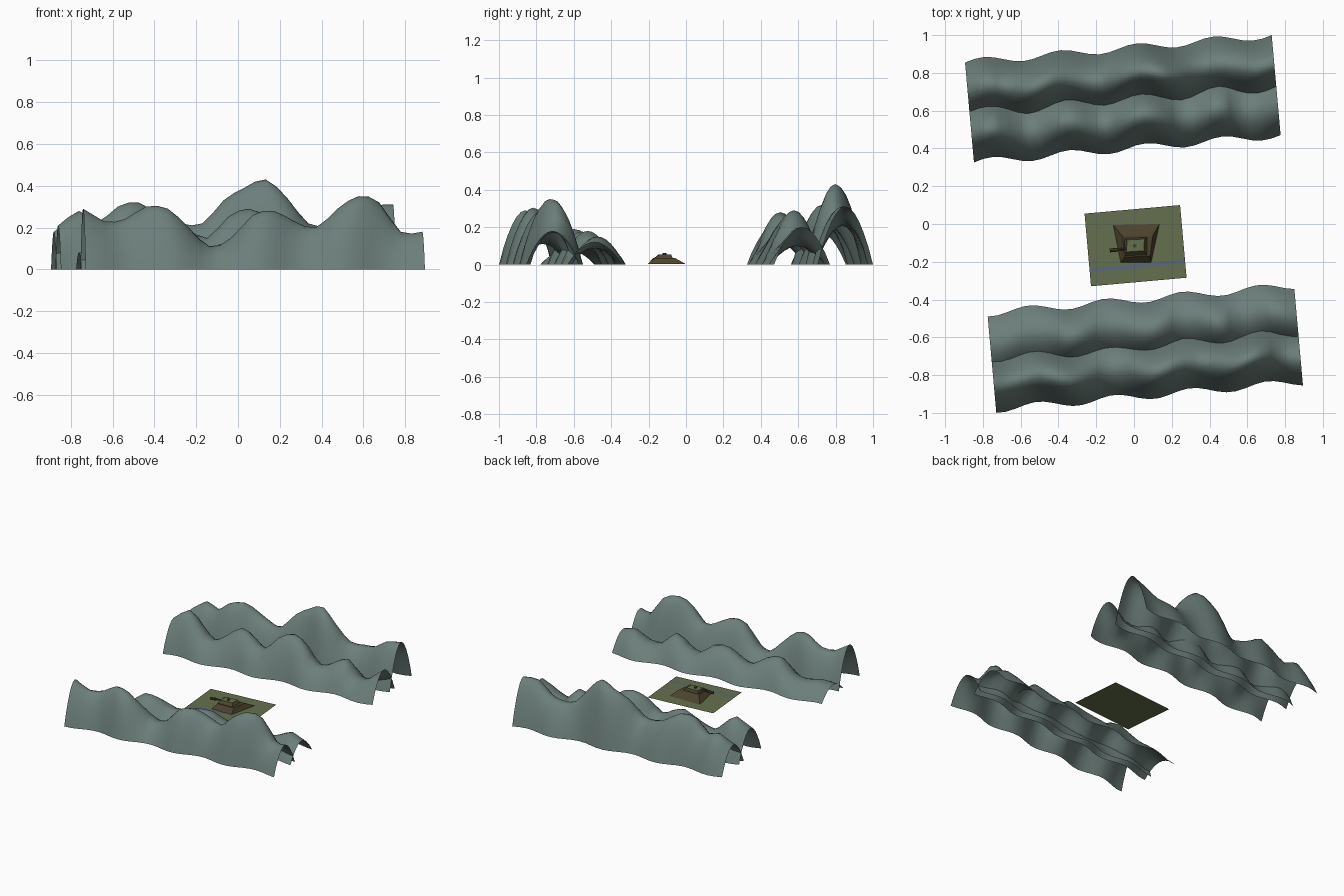
import bpy, bmesh
from math import sin, pi, radians
from mathutils import Vector

if "Cube" in bpy.data.objects:
    bpy.data.objects.remove(bpy.data.objects["Cube"])

TILT = radians(5.1)      # whole scene is turned slightly
HALF = 0.815             # half length of a ridge


def material(name, rgb):
    m = bpy.data.materials.new(name)
    m.use_nodes = True
    m.diffuse_color = (*rgb, 1)
    m.node_tree.nodes["Principled BSDF"].inputs["Base Color"].default_value = (*rgb, 1)
    m.node_tree.nodes["Principled BSDF"].inputs["Roughness"].default_value = 0.9
    return m


rock = material("grey_green_rock", (0.15, 0.21, 0.195))
grass = material("olive_grass", (0.13, 0.16, 0.075))
earth = material("dark_brown", (0.07, 0.055, 0.025))
water = material("dull_blue", (0.1, 0.14, 0.19))


def make_object(name, bm, mat, tilt=TILT):
    bmesh.ops.recalc_face_normals(bm, faces=bm.faces)
    me = bpy.data.meshes.new(name)
    bm.to_mesh(me)
    bm.free()
    me.materials.append(mat)
    ob = bpy.data.objects.new(name, me)
    ob.rotation_euler.z = tilt
    bpy.context.collection.objects.link(ob)
    return ob


def grid(rows):
    """Open sheet of quads through rows of points."""
    bm = bmesh.new()
    vs = [[bm.verts.new(p) for p in row] for row in rows]
    for a, b in zip(vs, vs[1:]):
        for i in range(len(a) - 1):
            bm.faces.new((a[i], b[i], b[i + 1], a[i + 1]))
    return bm


def smooth_height(h, s):
    """Rounded interpolation through evenly spaced crest heights."""
    i = min(int(s), len(h) - 2)
    t = s - i
    a, b, c, d = (h[min(max(k, 0), len(h) - 1)] for k in range(i - 1, i + 3))
    return b + t / 2 * (c - a + t * (2*a - 5*b + 4*c - d + t * (3*(b - c) + d - a)))


def ridge(name, v0, v1, phase, percent, steps=32, arch=12):
    """Hollow arched sheet whose crest follows the heights, with a wavy plan."""
    rows = []
    for i in range(steps + 1):
        f = i / steps
        u = HALF * (2 * f - 1)
        h = smooth_height(percent, f * (len(percent) - 1)) / 100
        sway = 0.02 * sin(8 * pi * f + phase)
        rows.append([(u, v0 + (v1 - v0) * j / arch + sway,
                      h * max(sin(pi * j / arch), 0) ** 0.88) for j in range(arch + 1)])
    ob = make_object(name, grid(rows), rock)
    for p in ob.data.polygons:
        p.use_smooth = True


# Mountain ridges: a tall outer and a low inner one on each side
ridge("back_outer_ridge", 0.635, 0.931, 0,
      [18, 25, 22, 30, 32, 26, 22, 22, 33, 39, 43, 34, 22, 21, 23, 30, 31])
ridge("back_inner_ridge", 0.4, 0.7, 0,
      [21, 28, 20, 12, 17, 24, 20, 15, 25, 29, 24, 13, 15, 20, 10, 12, 20])
ridge("front_outer_ridge", -0.912, -0.63, -1.9,
      [29, 23, 24, 30, 29, 20, 11, 15, 26, 28, 23, 20, 29, 35, 32, 18, 18])
ridge("front_inner_ridge", -0.69, -0.4, -1.9,
      [8, 10, 9, 11, 19, 17, 11, 13, 17, 17, 10, 13, 18, 9, 10, 15, 12])

# Flat valley floor
CU, CV = -0.002, -0.115
floor = grid([[(CU + sx * 0.254, CV + sy * 0.193, 0.001) for sy in (-1, 1)] for sx in (-1, 1)])
make_object("valley_floor", floor, grass)

# Narrow stream painted across the floor
stream = []
for i in range(17):
    u = CU + 0.254 * (i / 8 - 1)
    v = -0.22 + 0.02 * u + 0.003 * sin(i * 0.8)
    stream.append([(u, v - 0.011, 0.003), (u, v + 0.011, 0.003)])
make_object("stream", grid(stream), water)


def frustum(name, low, high, z0, z1, mat, cap=None):
    """Solid between two four-cornered outlines, with its own top colour."""
    bm = bmesh.new()
    a = [bm.verts.new((x, y, z0)) for x, y in low]
    b = [bm.verts.new((x, y, z1)) for x, y in high]
    bm.faces.new(a)
    bm.faces.new(b)
    for i in range(4):
        j = (i + 1) % 4
        bm.faces.new((a[i], a[j], b[j], b[i]))
    ob = make_object(name, bm, mat, 0)
    if cap:
        ob.data.materials.append(cap)
        for p in ob.data.polygons:
            p.material_index = int(p.normal.z > 0.9)


# Earth mound with a sloped upper block and a grassy top
frustum("mound",
        [(-0.07, -0.205), (0.09, -0.205), (0.135, 0), (-0.11, -0.005)],
        [(-0.05, -0.175), (0.085, -0.17), (0.1, -0.06), (-0.06, -0.065)],
        0.002, 0.036, earth)
frustum("upper_block",
        [(-0.05, -0.17), (0.07, -0.165), (0.07, -0.07), (-0.05, -0.075)],
        [(-0.04, -0.148), (0.052, -0.142), (0.055, -0.08), (-0.037, -0.084)],
        0.034, 0.055, earth, grass)


def tube(name, start, end, radius, sides=8):
    """Cylinder between two points."""
    a, b = Vector(start), Vector(end)
    bm = bmesh.new()
    bmesh.ops.create_cone(bm, cap_ends=True, segments=sides, radius1=radius,
                          radius2=radius, depth=(b - a).length)
    turn = (b - a).to_track_quat("Z", "Y")
    for v in bm.verts:
        v.co = turn @ v.co + (a + b) / 2
    make_object(name, bm, earth, 0)


# Cap on the top and the log reaching out to the side
tube("top_cap", (0.003, -0.115, 0.054), (0.003, -0.115, 0.062), 0.011, 6)
tube("side_log", (-0.125, -0.14, 0.042), (-0.035, -0.13, 0.046), 0.006)
tube("side_log_end", (-0.128, -0.14, 0.042), (-0.085, -0.136, 0.044), 0.01)
